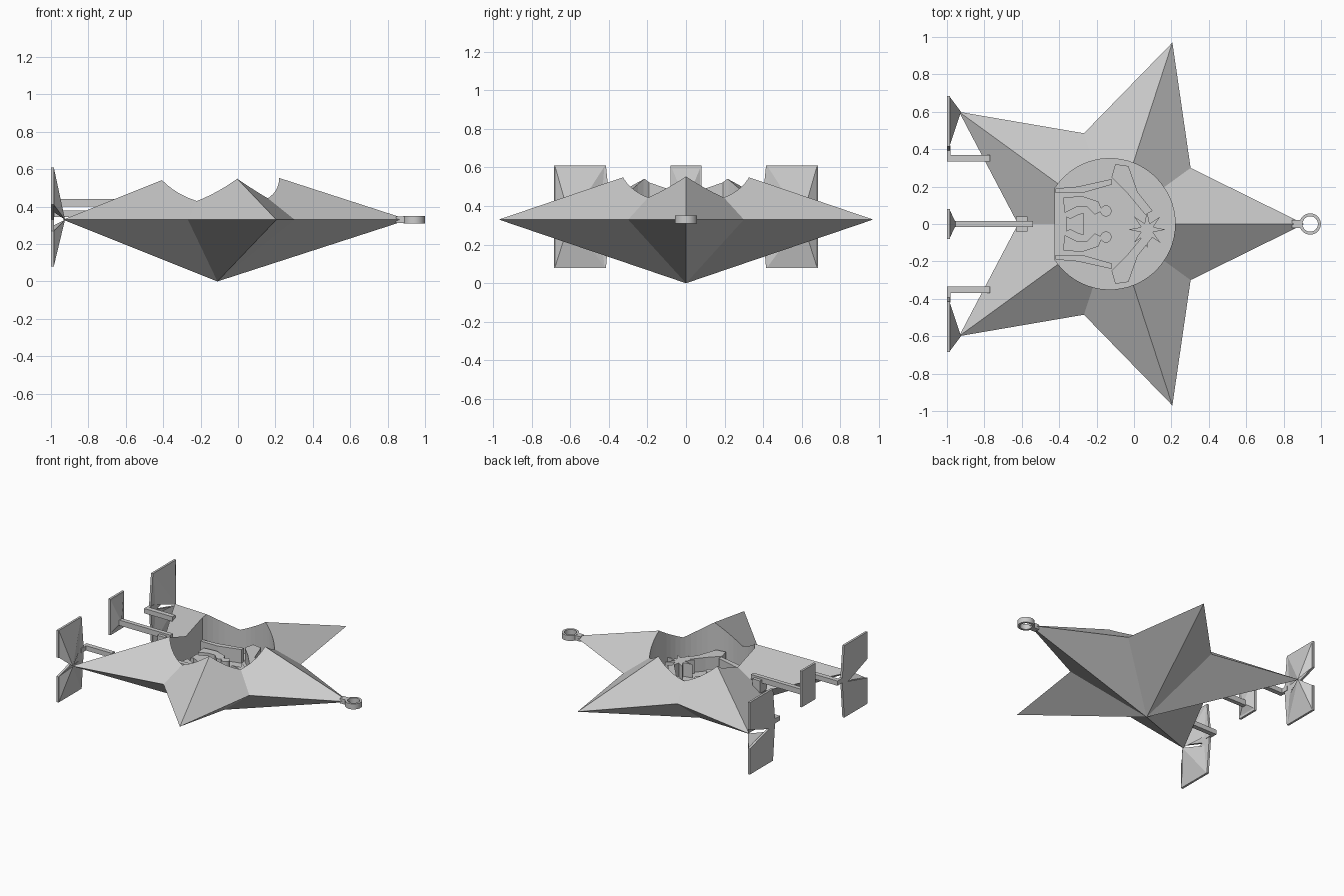
import bpy, bmesh
from math import sin, cos, pi, radians
from mathutils import Vector

if "Cube" in bpy.data.objects:
    bpy.data.objects.remove(bpy.data.objects["Cube"], do_unlink=True)

MID = 0.33            # height of the star's sharp rim
CX = -0.11            # star centre
FLOOR = 0.26          # floor of the round recess


def make(name, bm):
    bmesh.ops.recalc_face_normals(bm, faces=bm.faces)
    mesh = bpy.data.meshes.new(name)
    bm.to_mesh(mesh)
    bm.free()
    obj = bpy.data.objects.new(name, mesh)
    bpy.context.collection.objects.link(obj)
    return obj


def prism(name, points, offset):
    """Extrude a flat outline along the offset vector."""
    bm = bmesh.new()
    face = bm.faces.new([bm.verts.new(p) for p in points])
    ext = bmesh.ops.extrude_face_region(bm, geom=[face])["geom"]
    moved = [v for v in ext if isinstance(v, bmesh.types.BMVert)]
    bmesh.ops.translate(bm, verts=moved, vec=Vector(offset))
    return make(name, bm)


def upright(name, outline, z0, z1):
    return prism(name, [(x, y, z0) for x, y in outline], (0, 0, z1 - z0))


def box(name, lo, hi):
    outline = [(lo[0], lo[1]), (hi[0], lo[1]), (hi[0], hi[1]), (lo[0], hi[1])]
    return upright(name, outline, lo[2], hi[2])


def brace(name, base, tip):
    """Pyramid from a panel to the point that carries it."""
    bm = bmesh.new()
    ring = [bm.verts.new(p) for p in base]
    apex = bm.verts.new(tip)
    bm.faces.new(ring)
    for i, v in enumerate(ring):
        bm.faces.new((v, ring[(i + 1) % len(ring)], apex))
    return make(name, bm)


def star_outline(cx, cy, tips, outer, inner):
    step = pi / tips
    return [(cx + (inner if i % 2 else outer) * cos(i * step),
             cy + (inner if i % 2 else outer) * sin(i * step))
            for i in range(2 * tips)]


# Star body: two mirrored faceted pyramids sharing one rim
bm = bmesh.new()
rim = [bm.verts.new((x, y, MID)) for x, y in star_outline(CX, 0, 5, 1.02, 0.51)]
for z in (0, 2 * MID):
    apex = bm.verts.new((CX, 0, z))
    for i, v in enumerate(rim):
        bm.faces.new((v, rim[(i + 1) % len(rim)], apex))
body = make("star_body", bm)

# Round recess with one flat side
arc = [(-0.13 + 0.35 * cos(a), 0.35 * sin(a))
       for a in (radians(-147 + 294 * i / 48) for i in range(49))]
cutter = upright("recess_cutter", arc, FLOOR, 1)
cutter.hide_render = True
mod = body.modifiers.new("recess", "BOOLEAN")
mod.operation = "DIFFERENCE"
mod.solver = "EXACT"
mod.object = cutter
bpy.context.view_layer.objects.active = body
body.select_set(True)
bpy.ops.object.modifier_apply(modifier=mod.name)
bpy.data.objects.remove(cutter, do_unlink=True)

# Hanging ring at the front tip
bm = bmesh.new()
N = 40
loops = []
for r, z in ((0.057, -0.02), (0.057, 0.02), (0.041, 0.02), (0.041, -0.02)):
    loops.append([bm.verts.new((0.942 + r * cos(2 * pi * i / N),
                                r * sin(2 * pi * i / N), MID + z)) for i in range(N)])
for a, b in zip(loops, loops[1:] + loops[:1]):
    for i in range(N):
        j = (i + 1) % N
        bm.faces.new((a[i], a[j], b[j], b[i]))
ring = make("hanging_ring", bm)
for o in bpy.context.selected_objects:
    o.select_set(False)
ring.select_set(True)
bpy.context.view_layer.objects.active = ring
bpy.ops.object.shade_smooth_by_angle(angle=radians(35))
box("ring_mount", (0.845, -0.022, MID - 0.018), (0.895, 0.022, MID + 0.018))

# Side fins with braces and struts, mirrored left and right
for side, s in (("left", 1), ("right", -1)):
    outline = [(0.685, 0.61), (0.415, 0.61), (0.39, 0.36), (0.415, 0.08),
               (0.685, 0.08), (0.685, 0.27), (0.46, 0.33), (0.685, 0.41)]
    prism(side + "_fin", [(-1, s * y, z) for y, z in outline], (0.016, 0, 0))
    tip = (-0.925, s * 0.6, MID)
    for part, z0, z1 in (("upper", 0.61, 0.41), ("lower", 0.08, 0.27)):
        base = [(-0.985, s * y, z) for y, z in
                ((0.68, z0), (0.42, z0), (0.44, (z1 + MID) / 2), (0.68, z1))]
        brace(side + "_" + part + "_brace", base, tip)
    y0, y1 = sorted((s * 0.335, s * 0.37))
    box(side + "_strut", (-1, y0, 0.345), (-0.77, y1, 0.38))
    y0, y1 = sorted((s * 0.335, s * 0.42))
    box(side + "_strut_joint", (-1, y0, 0.345), (-0.98, y1, 0.38))

# Centre fin on its strut
box("centre_fin", (-1, -0.08, 0.345), (-0.984, 0.08, 0.61))
brace("centre_brace", [(-0.985, y, z) for y, z in
                       ((-0.075, 0.36), (0.075, 0.36), (0.075, 0.6), (-0.075, 0.6))],
      (-0.95, 0, 0.42))
box("centre_strut", (-0.99, -0.016, 0.4), (-0.54, 0.016, 0.44))
box("strut_socket", (-0.63, -0.04, 0.33), (-0.57, 0.04, 0.425))

# Shelter relief in the recess: roof, walls, floor beam
for side, s in (("left", 1), ("right", -1)):
    roof = [(0.02, 0.1), (-0.03, 0.14), (0.13, 0.28), (0.12, 0.3)]
    roof = [(0.1, 0.07), (0.02, 0.17), (-0.03, 0.31), (-0.1, 0.32),
            (-0.12, 0.25), (-0.04, 0.17), (0.06, 0.05)]
    upright(side + "_roof", [(x, s * y) for x, y in roof], FLOOR - 0.01, 0.36)
    wall = [(-0.42, 0.19), (-0.3, 0.2), (-0.12, 0.24), (-0.12, 0.21), (-0.28, 0.165), (-0.42, 0.165)]
    upright(side + "_wall", [(x, s * y) for x, y in wall], FLOOR - 0.01, 0.36)
    # Kneeling figure with a round head
    robe = [(-0.37, 0.06), (-0.38, 0.14), (-0.28, 0.15), (-0.19, 0.12),
            (-0.17, 0.07), (-0.21, 0.05), (-0.25, 0.09), (-0.31, 0.09)]
    upright(side + "_figure", [(x, s * y) for x, y in robe], FLOOR - 0.01, 0.33)
    head = [(-0.15 + 0.03 * cos(i * pi / 8), s * 0.07 + 0.03 * sin(i * pi / 8))
            for i in range(16)]
    upright(side + "_head", head, FLOOR - 0.01, 0.33)

# Crib between the figures and the guiding star above
upright("crib", [(-0.3, -0.05), (-0.27, -0.06), (-0.27, 0.06), (-0.3, 0.05),
                 (-0.34, 0.03), (-0.36, 0.04), (-0.36, -0.04), (-0.34, -0.03)],
        FLOOR - 0.01, 0.33)
upright("guiding_star", star_outline(0.07, -0.03, 8, 0.1, 0.035), FLOOR - 0.01, 0.36)
